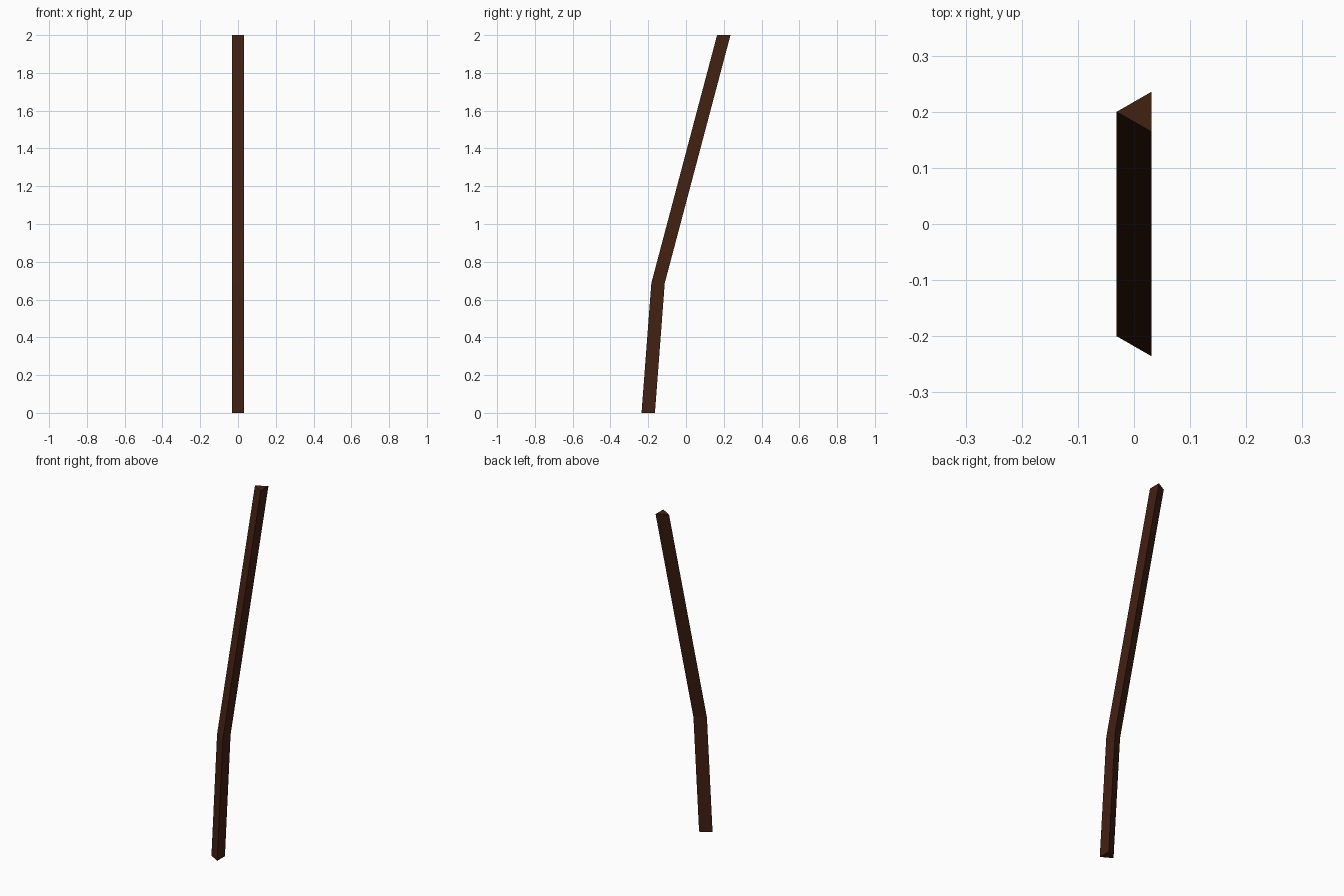
import bpy, bmesh

if "Cube" in bpy.data.objects:
    bpy.data.objects.remove(bpy.data.objects["Cube"])

# Bent stick: triangular section carried along a three-point path
half_w, half_d = 0.031, 0.0355
section = [(-half_w, 0.0), (half_w, -half_d), (half_w, half_d)]
path = [(-0.2, 0.0), (-0.148, 0.687), (0.2, 2.0)]  # (y, z) of each ring

bm = bmesh.new()
rings = [[bm.verts.new((x, cy + y, z)) for x, y in section] for cy, z in path]

# Side faces
for low, high in zip(rings, rings[1:]):
    for i in range(3):
        j = (i + 1) % 3
        bm.faces.new((low[i], low[j], high[j], high[i]))

# End caps
bm.faces.new(rings[0][::-1])
bm.faces.new(rings[-1])
bmesh.ops.recalc_face_normals(bm, faces=bm.faces)

mesh = bpy.data.meshes.new("bent_stick")
bm.to_mesh(mesh)
bm.free()

# Dark brown wood
wood = bpy.data.materials.new("dark_wood")
wood.diffuse_color = (0.055, 0.015, 0.006, 1.0)
wood.use_nodes = True
wood.node_tree.nodes["Principled BSDF"].inputs["Base Color"].default_value = wood.diffuse_color
mesh.materials.append(wood)

stick = bpy.data.objects.new("bent_stick", mesh)
bpy.context.collection.objects.link(stick)
